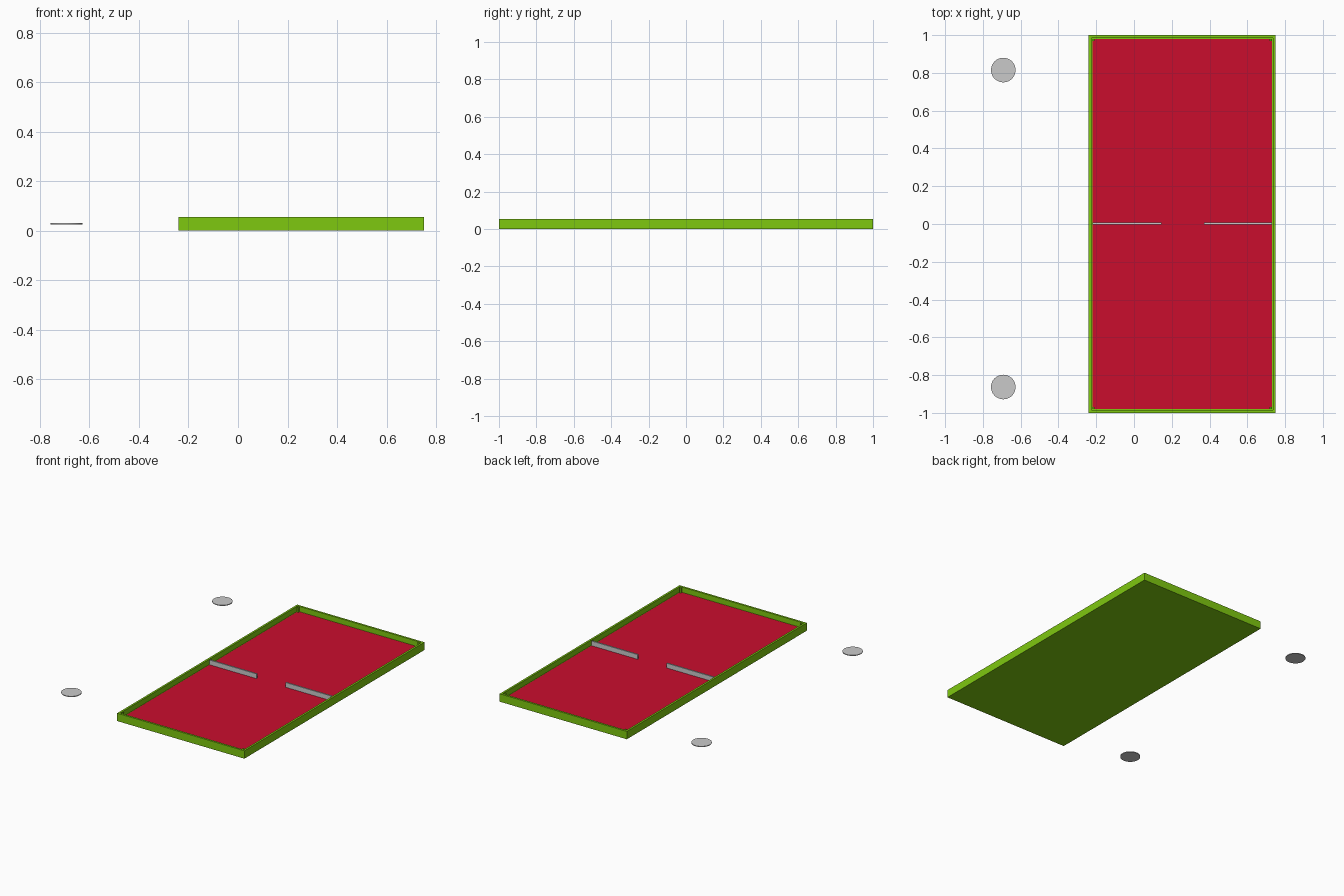
import bpy
import bmesh

if "Cube" in bpy.data.objects:
    bpy.data.objects.remove(bpy.data.objects["Cube"], do_unlink=True)


def material(name, rgb):
    mat = bpy.data.materials.new(name)
    mat.use_nodes = True
    color = (*rgb, 1)
    mat.diffuse_color = color
    for node in mat.node_tree.nodes:
        if node.type == 'BSDF_PRINCIPLED':
            node.inputs["Base Color"].default_value = color
    return mat


GREEN = material("lime green", (0.21, 0.58, 0.005))
RED = material("crimson", (0.59, 0.004, 0.027))
GREY = material("light grey", (0.59, 0.59, 0.59))


def finish(bm, name, mat):
    mesh = bpy.data.meshes.new(name)
    bm.to_mesh(mesh)
    bm.free()
    mesh.materials.append(mat)
    obj = bpy.data.objects.new(name, mesh)
    bpy.context.collection.objects.link(obj)
    return obj


def box(name, mat, low, high):
    bm = bmesh.new()
    bmesh.ops.create_cube(bm, size=1)
    for v in bm.verts:
        v.co = [h if c > 0 else l for c, l, h in zip(v.co, low, high)]
    return finish(bm, name, mat)


LEFT, RIGHT, END = -0.24, 0.75, 1.0
WALL, FLOOR, TOP = 0.02, 0.018, 0.055

# Tray: a box whose top is inset to a rim and pushed down to the floor
bm = bmesh.new()
bmesh.ops.create_cube(bm, size=1)
for v in bm.verts:
    v.co = (RIGHT if v.co.x > 0 else LEFT,
            END if v.co.y > 0 else -END,
            TOP if v.co.z > 0 else 0)
bm.normal_update()
top = max(bm.faces, key=lambda f: f.normal.z)
bmesh.ops.inset_region(bm, faces=[top], thickness=WALL)
well = bmesh.ops.extrude_discrete_faces(bm, faces=[top])["faces"][0]
for v in well.verts:
    v.co.z = FLOOR
bmesh.ops.recalc_face_normals(bm, faces=bm.faces)
finish(bm, "tray", GREEN)

# Coloured playing surface lying on the tray floor
box("floor_panel", RED, (LEFT + WALL, -END + WALL, FLOOR),
    (RIGHT - WALL, END - WALL, FLOOR + 0.002))

# Small posts in the inner corners
POST = 0.012
for side, x in (("right", LEFT + WALL), ("left", RIGHT - WALL - POST)):
    for end, y in (("front", -END + WALL), ("back", END - WALL - POST)):
        box(f"corner_post_{end}_{side}", GREEN, (x, y, FLOOR),
            (x + POST, y + POST, TOP - 0.001))

# Two dividers that leave a gap in the middle
for side, x0, x1 in (("right", LEFT + WALL, 0.145),
                     ("left", 0.37, RIGHT - WALL)):
    box(f"divider_{side}", GREY, (x0, -0.002, FLOOR), (x1, 0.008, TOP - 0.002))

# Two thin loose discs beside the tray
for end, y in (("front", -0.863), ("back", 0.815)):
    bm = bmesh.new()
    bmesh.ops.create_cone(bm, cap_ends=True, segments=48, radius1=0.065,
                          radius2=0.065, depth=0.005)
    disc = finish(bm, f"disc_{end}", GREY)
    disc.location = (-0.692, y, 0.028)
    for face in disc.data.polygons:
        face.use_smooth = abs(face.normal.z) < 0.5
    for edge in disc.data.edges:
        a, b = (disc.data.vertices[i].co.z for i in edge.vertices)
        edge.use_edge_sharp = abs(a - b) < 0.001
